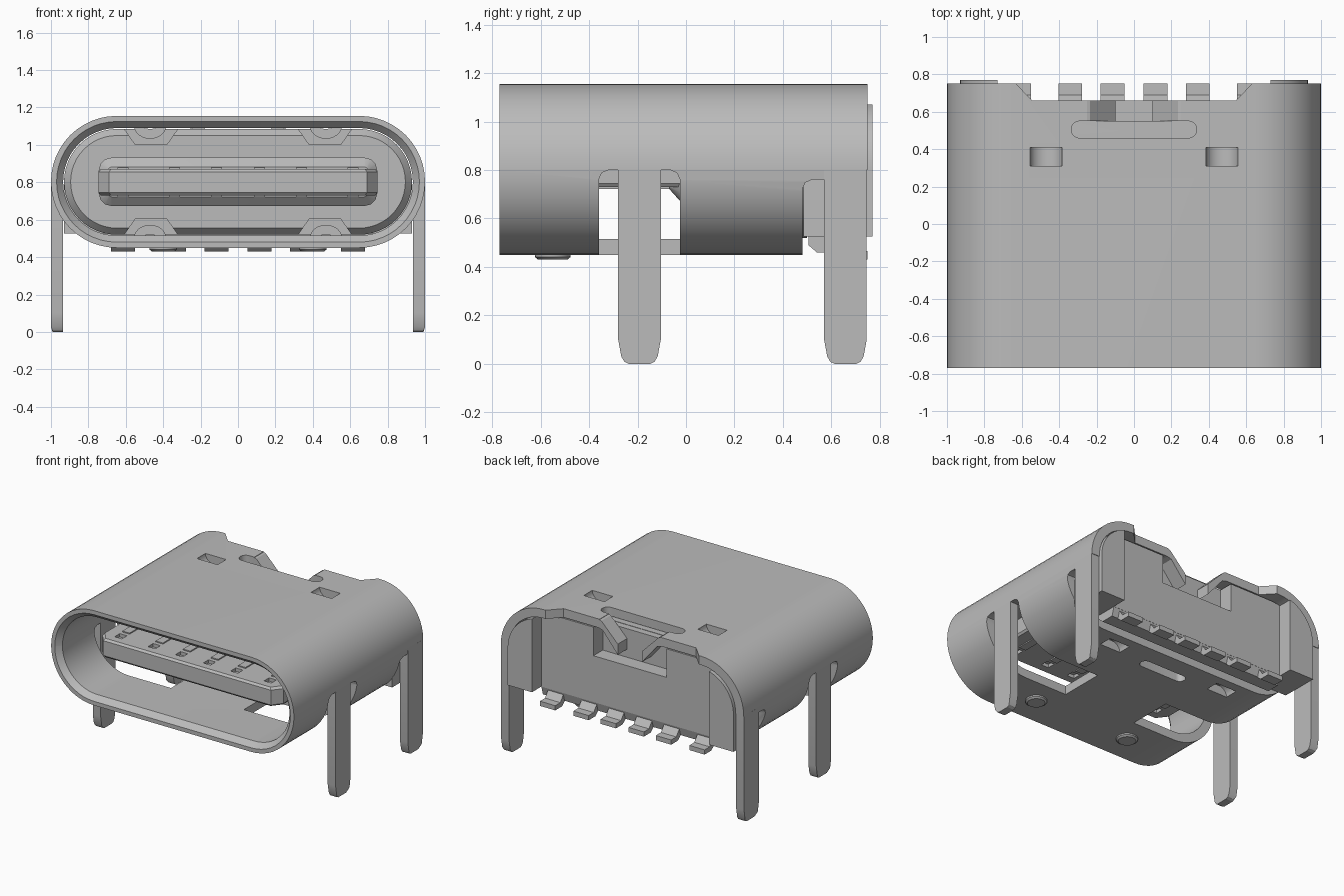
import bpy, bmesh, math

if "Cube" in bpy.data.objects:
    bpy.data.objects.remove(bpy.data.objects["Cube"])

grey = bpy.data.materials.new("plain_grey")
grey.use_nodes = True
grey.diffuse_color = (0.5, 0.5, 0.5, 1)
grey.node_tree.nodes["Principled BSDF"].inputs["Base Color"].default_value = grey.diffuse_color

ZC = 0.8025  # height of the shell axis


def finish(name, bm):
    bmesh.ops.recalc_face_normals(bm, faces=bm.faces)
    mesh = bpy.data.meshes.new(name)
    bm.to_mesh(mesh)
    bm.free()
    mesh.materials.append(grey)
    ob = bpy.data.objects.new(name, mesh)
    bpy.context.collection.objects.link(ob)
    return ob


def loft(name, rings, closed=False):
    """Bridge rings of 3D points; cap the ends or join last to first."""
    bm = bmesh.new()
    loops = [[bm.verts.new(p) for p in ring] for ring in rings]
    n = len(loops[0])
    for a, b in zip(loops, loops[1:] + (loops[:1] if closed else [])):
        for i in range(n):
            j = (i + 1) % n
            bm.faces.new((a[i], a[j], b[j], b[i]))
    if not closed:
        bm.faces.new(loops[0])
        bm.faces.new(loops[-1])
    return finish(name, bm)


def round_rect(hx, hz, r, n=12):
    """Rounded rectangle outline around the origin."""
    pts = []
    for k, (sx, sz) in enumerate(((1, 1), (-1, 1), (-1, -1), (1, -1))):
        for i in range(n + 1):
            a = math.pi / 2 * (k + i / n)
            pts.append((sx * (hx - r) + r * math.cos(a), sz * (hz - r) + r * math.sin(a)))
    return pts


def section(inset, y, hx=1, hz=0.3525, r=0.352, n=12):
    """Rounded cross-section at depth y."""
    return [(x, y, ZC + z) for x, z in round_rect(hx - inset, hz - inset, r - inset, n)]


def prism(name, pts, axis, lo, hi):
    """Extrude a 2D outline along x, y or z."""
    def put(p, t):
        q = list(p)
        q.insert("xyz".index(axis), t)
        return q
    return loft(name, [[put(p, t) for p in pts] for t in (lo, hi)])


def box(name, x0, x1, y0, y1, z0, z1):
    return prism(name, [(x0, y0), (x1, y0), (x1, y1), (x0, y1)], "z", z0, z1)


def cut(ob, cutters):
    for c in cutters:
        mod = ob.modifiers.new("cut", "BOOLEAN")
        mod.object, mod.operation, mod.solver = c, "DIFFERENCE", "EXACT"
        bpy.context.view_layer.objects.active = ob
        bpy.ops.object.modifier_apply(modifier=mod.name)
        bpy.data.objects.remove(c)


def mirrored(pts, s):
    return [(s * x, *rest) for x, *rest in pts]


# Wrapped metal shell with a chamfered mouth
shell = loft("shell", [section(0, -0.77), section(0, 0.75), section(0.065, 0.75),
                       section(0.065, -0.73), section(0.03, -0.77)], closed=True)
cutters = []
# Side openings around the front legs, running under the bottom
opening = [(-0.36, 0.4), (-0.36, 0.76), (-0.348, 0.788), (-0.32, 0.8),
           (-0.065, 0.8), (-0.037, 0.788), (-0.025, 0.76), (-0.025, 0.4)]
for s in (-1, 1):
    cutters.append(prism("leg_opening", opening, "x", *sorted((s * 0.3, s * 1.1))))
# Open bottom rear
rear = [(0.48, 0.4), (0.48, 0.72), (0.492, 0.748), (0.52, 0.76), (0.57, 0.76),
        (0.57, 0.8), (0.8, 0.8), (0.8, 0.4)]
cutters.append(prism("rear_opening", rear, "x", -1.1, 1.1))
# Top rear notch, rounded slot and split strip
notch = [(-0.64, 0.76), (-0.545, 0.66), (0.545, 0.66), (0.64, 0.76)]
cutters.append(prism("top_notch", notch, "z", 1, 1.3))
slot = [(x, y + 0.505) for x, y in round_rect(0.335, 0.045, 0.044, 6)]
cutters.append(prism("top_slot", slot, "z", 1, 1.3))
cutters.append(box("strip_gap", -0.25, 0.25, 0.53, 0.68, 1, 1.3))
slot = [(x, y + 0.3) for x, y in round_rect(0.19, 0.04, 0.039, 6)]
cutters.append(prism("bottom_slot", slot, "z", 0.4, 0.6))
# Windows for the pressed spring bridges
for s in (-1, 1):
    for z in (0.4, 1.0):
        x0, x1 = sorted((s * 0.385, s * 0.555))
        cutters.append(box("spring_window", x0, x1, 0.31, 0.41, z, z + 0.25))
cut(shell, cutters)

# Parts of the shell that occur on both sides
for s, side in ((1, "left"), (-1, "right")):
    # Solder legs with tapered, rounded tips
    for yc, where in ((-0.192, "front"), (0.658, "rear")):
        half = [(0.088, 0.8), (0.088, 0.1), (0.075, 0.03), (0.062, 0.008), (0.045, 0)]
        pts = [(yc + y, z) for y, z in half] + [(yc - y, z) for y, z in reversed(half)]
        rings = [[(s * x, y, z) for y, z in pts] for x in (0.935, 1)]
        rings = [[(x - s * 0.008 * (z < 0.02) * (abs(x) > 0.97), y, z) for x, y, z in r] for r in rings]
        loft(f"{where}_leg_{side}", rings)
    # Rear top tabs bent down towards the middle
    tab = [(0.26, 1.155), (0.235, 1.147), (0.1, 1.01), (0.1, 0.93), (0.225, 1.08), (0.26, 1.09)]
    prism(f"bent_tab_{side}", mirrored(tab, s), "y", 0.55, 0.66)
    # Spring bridges pressed inwards, top and bottom
    for up, level in ((1, "top"), (-1, "bottom")):
        arc = []
        for t, lift in ((0, 0.3525), (1, 0.30)):
            row = [(s * (0.47 + 0.086 * math.cos(a)), ZC + up * (lift - 0.07 * math.sin(a)))
                   for a in [math.pi * i / 12 for i in range(13)]]
            arc += row[::-1] if t else row
        prism(f"{level}_spring_{side}", arc, "y", 0.31, 0.41)
    # Locating bumps under the shell
    bump = [[(s * 0.4 + r * math.cos(math.tau * i / 24), -0.55 + r * math.sin(math.tau * i / 24), z)
             for i in range(24)] for r, z in ((0.075, 0.46), (0.073, 0.44), (0.06, 0.43))]
    loft(f"bump_{side}", bump)

# Insulating body: inner wall, then a square-footed rear
body = loft("inner_wall", [section(0.105, 0.27), section(0.07, 0.31), section(0.07, 0.5)])
notches = []
for s in (-1, 1):
    for up in (-1, 1):
        trap = [(0.31, 0.3), (0.38, 0.2), (0.55, 0.2), (0.62, 0.3)]
        pts = [(s * x, ZC + up * z) for x, z in trap]
        notches.append(prism("spring_notch", pts, "y", 0.2, 0.45))
cut(body, notches)

arch = [(x, ZC + z) for x, z in round_rect(0.93, 0.28, 0.279) if z > 0]
arch += [(-0.93, 0.525), (0.93, 0.525)]
rear_body = prism("rear_body", arch, "y", 0.485, 0.77)
cut(rear_body, [box("centre_recess", -0.73, 0.73, 0.66, 0.8, 0.4, 1.2),
                box("tab_recess", -0.3, 0.3, 0.55, 0.8, 0.87, 1.2)])
foot = [(0.505, 0.53), (0.505, 0.49), (0.54, 0.46), (0.64, 0.46), (0.66, 0.53)]
prism("rear_body_foot", foot, "x", -0.73, 0.73)

# Tongue: thick root with sloping shoulder
loft("tongue_root", [section(0.05, -0.07, 0.745, 0.13, 0.07, 3), section(0, -0.025, 0.745, 0.13, 0.07, 3),
                     section(0, 0.3, 0.745, 0.13, 0.07, 3)])
# Tongue plate with clipped front corners and contact pockets
outline = [(-0.745, 0), (-0.745, -0.53), (-0.69, -0.6), (0.69, -0.6), (0.745, -0.53), (0.745, 0)]
tip = [(x * 0.985, y + 0.015 * (y < 0) * 0.9) for x, y in outline]
plate = loft("tongue_plate", [[(x, y, z) for x, y in ring] for ring, z in
                              ((tip, 0.73), (outline, 0.745), (outline, 0.855), (tip, 0.87))])
contacts = [s * x for x in (0.115, 0.34, 0.615) for s in (-1, 1)]
cut(plate, [box("pocket", x - 0.03, x + 0.03, -0.53, -0.47, z, z + 0.04)
            for x in contacts for z in (0.845, 0.715)])

for i, x in enumerate(contacts):
    # Flat contacts on both faces of the tongue
    for z, level in ((0.87, "upper"), (0.722, "lower")):
        box(f"{level}_contact_{i}", x - 0.03, x + 0.03, -0.44, -0.05, z, z + 0.008)
    # Stepped solder terminals at the rear
    step = [(0.58, 0.53), (0.64, 0.53), (0.69, 0.465), (0.75, 0.465), (0.75, 0.43), (0.67, 0.43), (0.6, 0.49)]
    prism(f"terminal_{i}", step, "x", x - 0.063, x + 0.063)

# Smooth curved metal, keep edges crisp
bpy.ops.object.select_all(action="DESELECT")
for ob in bpy.context.scene.objects:
    if ob.type == "MESH":
        ob.select_set(True)
        bpy.context.view_layer.objects.active = ob
bpy.ops.object.shade_smooth_by_angle(angle=math.radians(25))
